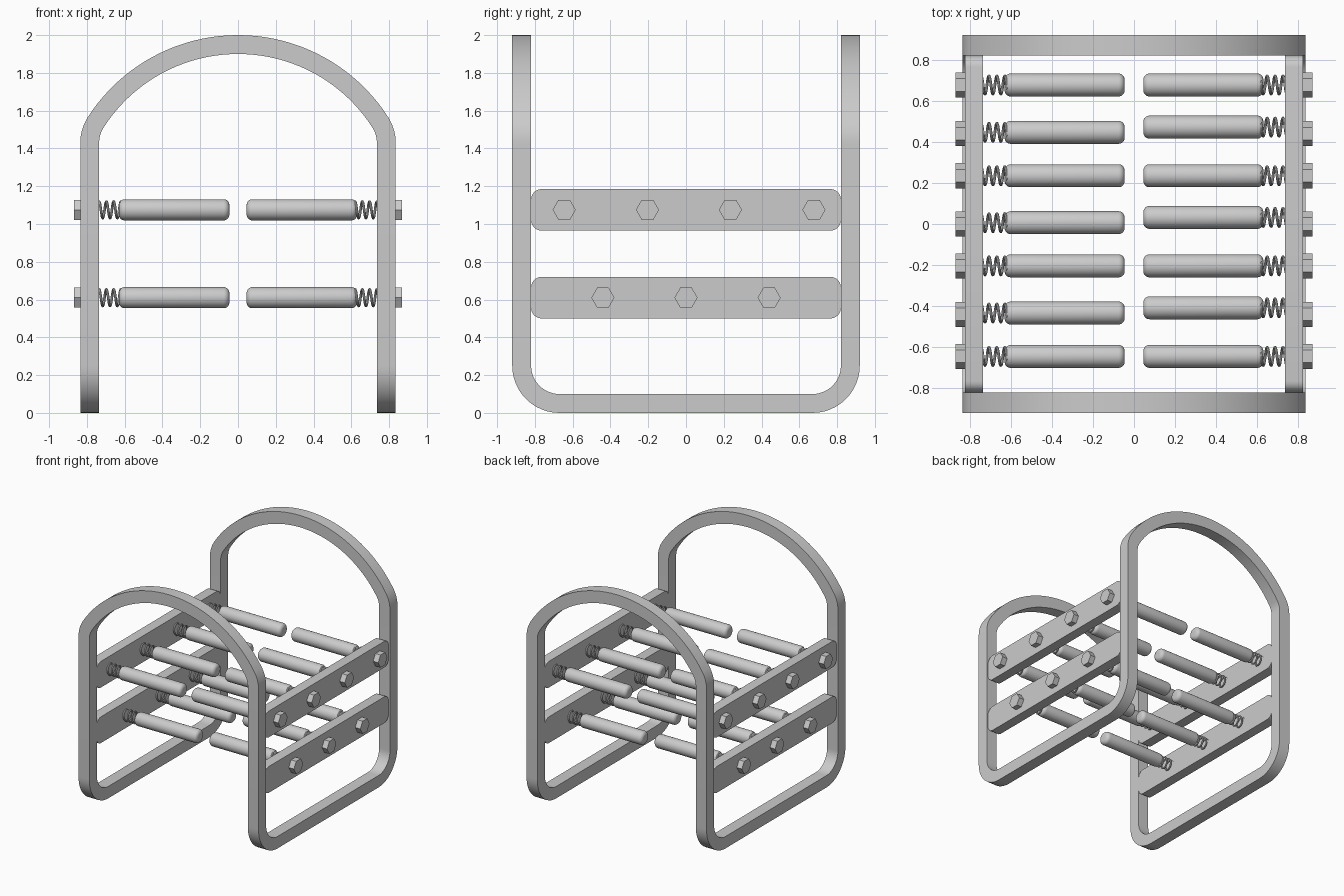
import bpy, bmesh
from math import sin, cos, pi, radians, atan2, hypot
from mathutils import Matrix, Vector

if "Cube" in bpy.data.objects:
    bpy.data.objects.remove(bpy.data.objects["Cube"])

# Single grey metal
steel = bpy.data.materials.new("grey_steel")
steel.use_nodes = True
GREY = (0.6, 0.6, 0.6, 1)
steel.diffuse_color = GREY
steel.node_tree.nodes["Principled BSDF"].inputs["Base Color"].default_value = GREY


def to_mesh(bm, name):
    bmesh.ops.recalc_face_normals(bm, faces=bm.faces)
    mesh = bpy.data.meshes.new(name)
    bm.to_mesh(mesh)
    bm.free()
    mesh.materials.append(steel)
    mesh.shade_smooth()
    mesh.set_sharp_from_angle(angle=radians(30))
    return mesh


def place(name, data, location=(0, 0, 0), turn=0):
    obj = bpy.data.objects.new(name, data)
    obj.location = location
    obj.rotation_euler.z = turn
    bpy.context.collection.objects.link(obj)
    return obj


def rod(name, radius, length, sides, rounding=0):
    """Cylinder along x, optionally with rounded ends."""
    bm = bmesh.new()
    bmesh.ops.create_cone(bm, cap_ends=True, segments=sides, radius1=radius,
                          radius2=radius, depth=length,
                          matrix=Matrix.Rotation(pi / 2, 4, "Y"))
    if rounding:
        rims = [e for e in bm.edges if abs(e.verts[0].co.x - e.verts[1].co.x) < 1e-4]
        bmesh.ops.bevel(bm, geom=rims, offset=rounding, segments=5,
                        profile=0.5, affect="EDGES")
    return to_mesh(bm, name)


# Bent square-bar frame: one quarter of the loop, mirrored twice
HALF = 0.05
LEG_X, LEG_Y = 0.785, 0.87
BEND = 0.2
ARCH_Z, ARCH_R = 1.055, 0.895
SHOULDER_X, SHOULDER_Z = LEG_X - BEND, 1.43
X, Y, Z = Vector((1, 0, 0)), Vector((0, 1, 0)), Vector((0, 0, 1))

stations = []  # (centre, first section axis, second section axis)
meet = atan2(SHOULDER_Z - ARCH_Z, SHOULDER_X)
for i in range(21):
    a = pi / 2 + (meet - pi / 2) * i / 20
    n = X * cos(a) + Z * sin(a)
    stations.append((Y * LEG_Y + Z * ARCH_Z + n * ARCH_R, n, Y))
for i in range(1, 9):
    a = meet * (1 - i / 8)
    n = X * cos(a) + Z * sin(a)
    stations.append((Vector((SHOULDER_X, LEG_Y, SHOULDER_Z)) + n * BEND, n, Y))
for i in range(13):
    a = -pi / 2 * i / 12
    n = Y * cos(a) + Z * sin(a)
    stations.append((Vector((LEG_X, LEG_Y - BEND, HALF + BEND)) + n * BEND, X, n))
stations.append((Vector((LEG_X, 0, HALF)), X, -Z))

bm = bmesh.new()
rings = [[bm.verts.new(c + HALF * (p * u + q * v))
          for p, q in ((1, 1), (1, -1), (-1, -1), (-1, 1))] for c, u, v in stations]
for r, s in zip(rings, rings[1:]):
    for k in range(4):
        bm.faces.new((r[k], r[(k + 1) % 4], s[(k + 1) % 4], s[k]))
frame = place("bent_bar_frame", to_mesh(bm, "bent_bar_frame"))
mirror = frame.modifiers.new("mirror", "MIRROR")
mirror.use_axis = (True, True, False)

# Side plank with rounded corners
bm = bmesh.new()
bmesh.ops.create_cube(bm, size=1, matrix=Matrix.Diagonal((0.086, 1.64, 0.22, 1)))
corners = [e for e in bm.edges if abs(e.verts[0].co.x - e.verts[1].co.x) > 0.01]
bmesh.ops.bevel(bm, geom=corners, offset=0.055, segments=6, profile=0.5, affect="EDGES")
plank = to_mesh(bm, "side_plank")

bolt = rod("hex_bolt", 0.061, 0.05, 6)
roller = rod("roller", 0.056, 0.585, 32, 0.03)

# Coil spring: a round wire swept along a helix
bm = bmesh.new()
TURNS, STEPS, COIL, WIRE = 3.5, 24, 0.044, 0.007
START, LENGTH = 0.61, 0.135
count = int(TURNS * STEPS)
previous = None
for i in range(count + 1):
    a = 2 * pi * i / STEPS
    out = Y * cos(a) + Z * sin(a)
    ring = [bm.verts.new(X * (START + LENGTH * i / count) + out * (COIL + WIRE * cos(b))
                         + X * WIRE * sin(b)) for b in (2 * pi * k / 8 for k in range(8))]
    if previous:
        for k in range(8):
            j = (k + 1) % 8
            bm.faces.new((previous[k], previous[j], ring[j], ring[k]))
    else:
        bm.faces.new(ring)
    previous = ring
bm.faces.new(previous)
spring = to_mesh(bm, "coil_spring")

# Planks, bolts, springs and rollers on both sides, in two tiers
TIERS = (("upper", 1.075, (-0.645, -0.204, 0.235, 0.677), 0),
         ("lower", 0.61, (-0.44, 0, 0.44), 0.032))
for side, sign, turn in (("left", 1, 0), ("right", -1, pi)):
    for tier, z, spots, shift in TIERS:
        place(f"{side}_{tier}_plank", plank, (sign * 0.779, 0, z))
        for n, y in enumerate(spots, 1):
            label = f"{side}_{tier}_{n}"
            roll_y = y + (shift if sign > 0 else 0.2 * shift)
            place(label + "_bolt", bolt, (sign * 0.844, y, z))
            place(label + "_spring", spring, (0, roll_y, z), turn)
            place(label + "_roller", roller, (sign * 0.338, roll_y, z), turn)
